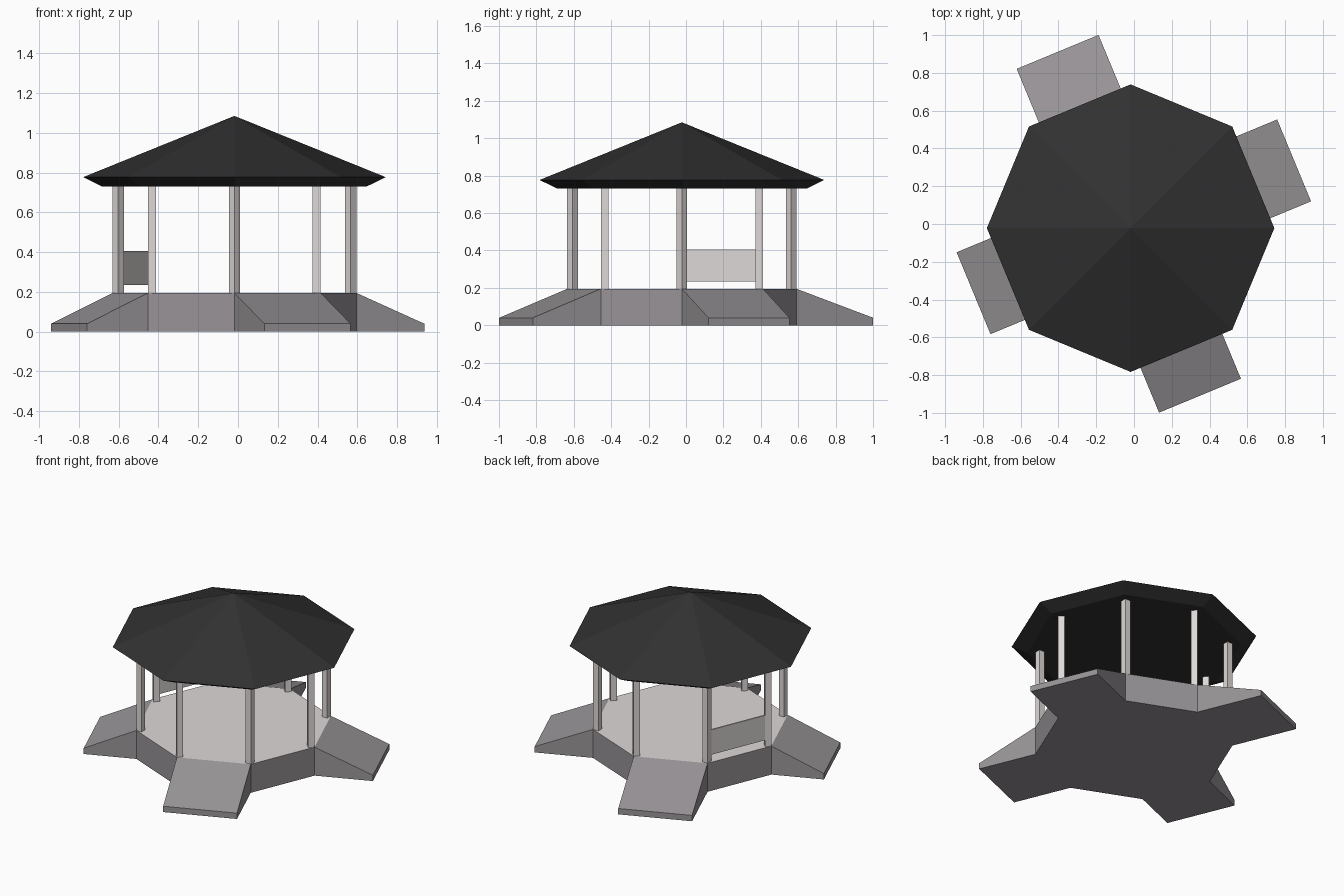
import bpy, bmesh, math
from mathutils import Vector, Matrix

if "Cube" in bpy.data.objects:
    bpy.data.objects.remove(bpy.data.objects["Cube"])

CX, CY = -0.018, -0.022      # pavilion centre
R_FLOOR, FLOOR_Z = 0.613, 0.195
RAMP_END_Z = 0.04
POST, POST_TOP = 0.04, 0.735
RAMPS = {0: 0.937, 2: 1.01, 4: 0.90, 6: 0.96}   # octagon side -> reach from centre


def material(name, rgb):
    m = bpy.data.materials.new(name)
    m.diffuse_color = (*rgb, 1.0)
    m.use_nodes = True
    m.node_tree.nodes["Principled BSDF"].inputs["Base Color"].default_value = m.diffuse_color
    return m


STONE = material("grey stone", (0.314, 0.296, 0.31))
PALE = material("pale stone", (0.73, 0.694, 0.68))
DARK = material("charcoal roof", (0.031, 0.031, 0.031))


def corner(k, r, z):
    a = math.radians(45 * k)
    return Vector((CX + r * math.cos(a), CY + r * math.sin(a), z))


def finish(name, bm, *mats):
    bmesh.ops.recalc_face_normals(bm, faces=bm.faces[:])
    me = bpy.data.meshes.new(name)
    bm.to_mesh(me)
    bm.free()
    for m in mats:
        me.materials.append(m)
    ob = bpy.data.objects.new(name, me)
    bpy.context.collection.objects.link(ob)
    return ob


def box(name, size, loc, angle, mat):
    bm = bmesh.new()
    mtx = Matrix.Translation(loc) @ Matrix.Rotation(angle, 4, 'Z') @ Matrix.Diagonal((*size, 1))
    bmesh.ops.create_cube(bm, size=1, matrix=mtx)
    return finish(name, bm, mat)


# Octagonal platform with a ramp on every second side
bm = bmesh.new()
low = [bm.verts.new(corner(k, R_FLOOR, 0)) for k in range(8)]
top = [bm.verts.new(corner(k, R_FLOOR, FLOOR_Z)) for k in range(8)]
bm.faces.new(low[::-1])
bm.faces.new(top).material_index = 1     # pale floor
for k in range(8):
    j = (k + 1) % 8
    if k not in RAMPS:
        bm.faces.new((low[k], low[j], top[j], top[k]))
        continue
    a = math.radians(45 * k + 22.5)
    reach = RAMPS[k] - R_FLOOR * math.cos(math.pi / 8)
    out = Vector((math.cos(a), math.sin(a), 0)) * reach
    up = Vector((0, 0, RAMP_END_Z))
    b0, b1 = (bm.verts.new(low[i].co + out) for i in (k, j))
    t0, t1 = (bm.verts.new(low[i].co + out + up) for i in (k, j))
    bm.faces.new((top[k], t0, t1, top[j]))     # slope
    bm.faces.new((b0, b1, t1, t0))             # end lip
    bm.faces.new((low[k], b0, t0, top[k]))     # cheeks
    bm.faces.new((low[j], top[j], t1, b1))
    bm.faces.new((low[k], low[j], b1, b0))     # underside
finish("platform_with_ramps", bm, STONE, PALE)

# Square posts, one edge pointing outward at each corner
r_post = R_FLOOR - POST * math.sqrt(0.5)
for k in range(8):
    box(f"post_{k + 1}", (POST, POST, POST_TOP - FLOOR_Z),
        corner(k, r_post, (POST_TOP + FLOOR_Z) / 2), math.radians(45 * k + 45), PALE)

# Single back panel between two posts on the left side
p, q = corner(3, r_post, 0.32), corner(4, r_post, 0.32)
d = q - p
box("back_panel", (d.length - POST, 0.01, 0.17), (p + q) / 2, math.atan2(d.y, d.x), PALE)

# Roof: flat soffit, flared eave and shallow pyramid
bm = bmesh.new()
soffit = [bm.verts.new(corner(k, 0.665, 0.73)) for k in range(8)]
eave = [bm.verts.new(corner(k, 0.761, 0.777)) for k in range(8)]
peak = bm.verts.new((CX, CY, 1.085))
bm.faces.new(soffit[::-1])
for k in range(8):
    j = (k + 1) % 8
    bm.faces.new((soffit[k], soffit[j], eave[j], eave[k]))
    bm.faces.new((eave[k], eave[j], peak))
finish("roof", bm, DARK)
